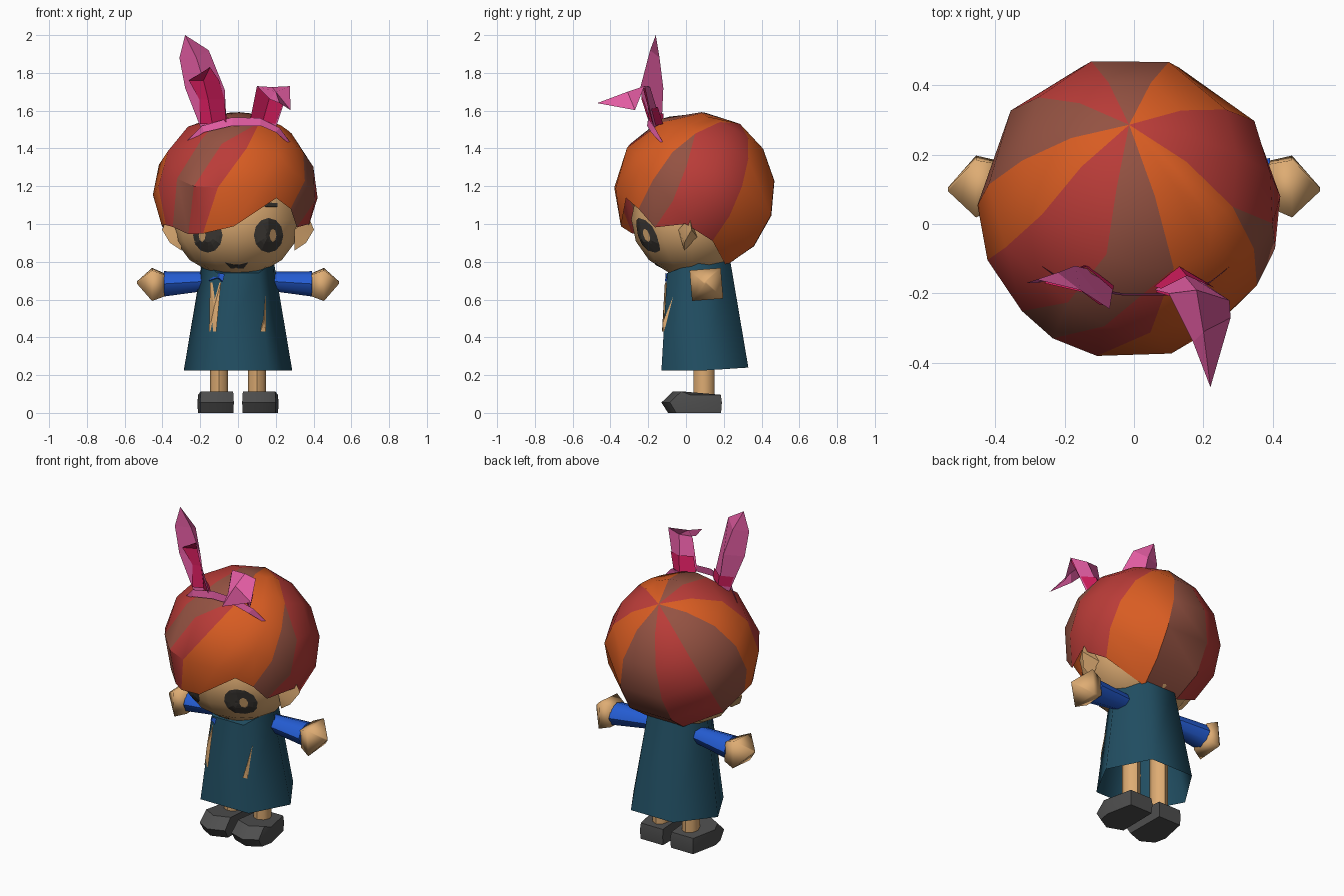
import bpy, bmesh, math
from mathutils import Vector
from mathutils.bvhtree import BVHTree

if "Cube" in bpy.data.objects:
    bpy.data.objects.remove(bpy.data.objects["Cube"])


def material(name, r, g, b):
    m = bpy.data.materials.new(name)
    lin = [((c / 255 + 0.055) / 1.055) ** 2.4 for c in (r, g, b)]
    m.diffuse_color = (*lin, 1)
    m.use_nodes = True
    m.node_tree.nodes["Principled BSDF"].inputs["Base Color"].default_value = m.diffuse_color
    return m


ORANGE = material("orange_hair", 216, 92, 34)
RED = material("red_hair", 186, 60, 56)
BROWN = material("brown_hair", 148, 82, 66)
SKIN = material("skin", 222, 172, 115)
TEAL = material("teal_dress", 33, 78, 98)
BLUE = material("blue_sleeve", 36, 92, 210)
GREY = material("grey_shoe", 78, 78, 78)
PINK = material("pink_ear", 226, 92, 162)
MAGENTA = material("magenta_inner_ear", 208, 28, 92)
DARK = material("dark_features", 62, 58, 54)


def build(name, verts, faces, mats, index=None, smooth=None):
    """Make an object; index lists one material slot per face."""
    me = bpy.data.meshes.new(name)
    me.from_pydata([tuple(v) for v in verts], [], faces)
    for m in mats:
        me.materials.append(m)
    if index:
        for p, i in zip(me.polygons, index):
            p.material_index = i
    bm = bmesh.new()
    bm.from_mesh(me)
    bmesh.ops.recalc_face_normals(bm, faces=bm.faces)
    bm.to_mesh(me)
    bm.free()
    ob = bpy.data.objects.new(name, me)
    bpy.context.collection.objects.link(ob)
    if smooth:
        bpy.ops.object.select_all(action='DESELECT')
        ob.select_set(True)
        bpy.context.view_layer.objects.active = ob
        bpy.ops.object.shade_smooth_by_angle(angle=math.radians(smooth))
    return ob


def loft(name, rings, mat, caps=(True, True), smooth=None):
    """Join equal-length closed rings."""
    n = len(rings[0])
    verts = [v for r in rings for v in r]
    faces = [(k * n + i, k * n + (i + 1) % n, (k + 1) * n + (i + 1) % n, (k + 1) * n + i)
             for k in range(len(rings) - 1) for i in range(n)]
    if caps[0]:
        faces.append(tuple(range(n)))
    if caps[1]:
        faces.append(tuple(range(len(verts) - n, len(verts))))
    return build(name, verts, faces, [mat], smooth=smooth)


def sheet(name, rows, mat, tip=None):
    """Open grid of points, with an optional closing tip."""
    w = len(rows[0])
    verts = [v for r in rows for v in r]
    faces = [(k * w + i, k * w + i + 1, (k + 1) * w + i + 1, (k + 1) * w + i)
             for k in range(len(rows) - 1) for i in range(w - 1)]
    if tip:
        verts.append(tip)
        b = (len(rows) - 1) * w
        faces += [(b + i, b + i + 1, len(verts) - 1) for i in range(w - 1)]
    return build(name, verts, faces, [mat])


def decal(name, target, outline, mat, lift=0.006, steps=5):
    """Thin plate laid on the front of a target, outline given in x, z."""
    me = target.data
    tree = BVHTree.FromPolygons([v.co for v in me.vertices], [p.vertices for p in me.polygons])
    n = len(outline)
    cx, cz = (sum(p[k] for p in outline) / n for k in (0, 1))
    flat = [(cx, cz)]
    for s in range(1, steps + 1):
        flat += [(cx + (x - cx) * s / steps, cz + (z - cz) * s / steps) for x, z in outline]
    verts, y = [], -0.2
    for x, z in flat:
        hit = tree.ray_cast(Vector((x, -1, z)), Vector((0, 1, 0)))[0]
        y = hit.y if hit else y
        verts.append((x, y - lift, z))
    faces = [(0, 1 + i, 1 + (i + 1) % n) for i in range(n)]
    for k in range(steps - 1):
        a = 1 + k * n
        faces += [(a + i, a + n + i, a + n + (i + 1) % n, a + (i + 1) % n) for i in range(n)]
    return build(name, verts, faces, [mat])


def oval(cx, cz, rx, rz, n=12):
    return [(cx + rx * math.cos(math.tau * i / n), cz + rz * math.sin(math.tau * i / n)) for i in range(n)]


# Head
bpy.ops.mesh.primitive_uv_sphere_add(segments=12, ring_count=8, location=(0, 0, 0))
head = bpy.context.object
head.name = "head"
for v in head.data.vertices:
    v.co = Vector((v.co.x * 0.345 - 0.012, v.co.y * 0.32 + 0.03, v.co.z * 0.305 + 1.025))
head.data.materials.append(SKIN)
bpy.ops.object.shade_smooth_by_angle(angle=math.radians(50))

# Eyes, eyebrow and mouth
for side, cx, gx in (("left", -0.16, -0.19), ("right", 0.162, 0.185)):
    decal(side + "_eye", head, oval(cx, 0.94, 0.078, 0.092), DARK)
    decal(side + "_eye_glint", head, oval(gx, 0.94, 0.018, 0.035, 8), SKIN, 0.009)
decal("eyebrow", head, [(0.14, 1.09), (0.21, 1.09), (0.21, 1.11), (0.15, 1.115)], DARK)
decal("mouth", head, [(-0.07, 0.797), (-0.04, 0.765), (0.03, 0.765), (0.055, 0.797), (0.02, 0.785), (-0.04, 0.785)], DARK)

# Hair: striped cap around a pole tilted to the back; (top, middle and rim angle, rim distance)
EDGES = [(330, 351, 345, 127), (357, 364, 366, 111), (386, 388, 392, 111), (430, 430, 431, 122),
         (469, 469, 469, 122), (505, 506, 508, 115), (547, 543, 532, 111), (580, 568, 545, 119),
         (619, 599, 554, 126), (636, 613, 566, 139), (650, 632, 585, 145), (668, 658, 628, 145),
         (677, 676, 666, 119), (685, 690, 684, 121)]
STRIPES = [1, 1, 0, 2, 1, 2, 0, 1, 2, 1, 0, 0, 0, 2]
WEDGES = {9: 2, 13: 0}  # stripes that start part way down, and the colour above them
ROWS = 5
axis, back = Vector((0, 0.535, 0.845)), Vector((0, 0.845, -0.535))
centre = Vector((-0.014, 0.045, 1.15))
verts, faces, slots = [centre + axis * 0.45], [], []
for top, mid, rim, far in EDGES:
    for k in range(1, ROWS + 1):
        t = k / ROWS
        u, w = min(max((t - 0.4) / 0.3, 0), 1), max((t - 0.7) / 0.3, 0)
        phi = math.radians(top + (mid - top) * u + (rim - mid) * w)
        th = math.radians(far * t)
        ring = Vector((math.cos(phi), 0, 0)) + back * math.sin(phi)
        verts.append(centre + (axis * math.cos(th) + ring * math.sin(th)) * (0.444 - 0.022 * t ** 5))
for c in range(len(EDGES)):
    a, b = 1 + c * ROWS, 1 + (c + 1) % len(EDGES) * ROWS
    for k in range(ROWS):
        if c in WEDGES and k == 2:
            faces += [(a + 1, a + 2, b + 1), (b + 1, a + 2, b + 2)]
            slots += [WEDGES[c], STRIPES[c]]
            continue
        faces.append((0, a, b) if k == 0 else (a + k - 1, a + k, b + k, b + k - 1))
        slots.append(WEDGES[c] if c in WEDGES and k < 2 else STRIPES[c])
build("hair", verts, faces, [ORANGE, RED, BROWN], slots, smooth=35)


# Dress: open six-sided skirt
def hexagon(w, y0, y1, z0, zs, z1):
    m, f = (y0 + y1) / 2, w * 0.57
    return [(w, m, zs), (w / 2, y1, z1), (-w / 2, y1, z1), (-w, m, zs), (-f, y0, z0), (f, y0, z0)]


dress = loft("dress", [hexagon(0.287, -0.13, 0.33, 0.225, 0.225, 0.24),
                       hexagon(0.19, -0.10, 0.23, 0.74, 0.80, 0.83)], TEAL, (False, True), smooth=70)
decal("left_dress_opening", dress, [(-0.153, 0.43), (-0.115, 0.43), (-0.09, 0.69), (-0.148, 0.69)], SKIN, 0.009, 8)
decal("right_dress_opening", dress, [(0.12, 0.43), (0.147, 0.43), (0.147, 0.62)], SKIN, 0.008, 8)
decal("collar", dress, [(-0.16, 0.70), (-0.08, 0.695), (-0.07, 0.735), (-0.1, 0.74)], BLUE, 0.008)


def circle_x(x, y, z, ry, rz, n, turn=0.0):
    return [(x, y + ry * math.cos(math.tau * i / n + turn), z + rz * math.sin(math.tau * i / n + turn)) for i in range(n)]


# Mirrored parts: arms, hands, side ears, legs and shoes
SHOE = [(0.025, 0.19), (0.18, 0.19), (0.215, 0.02), (0.20, -0.07), (0.12, -0.115), (0.022, -0.08)]
for s, side in ((-1, "left"), (1, "right")):
    loft(side + "_arm", [circle_x(s * 0.12, 0.1, 0.70, 0.05, 0.047, 8),
                         circle_x(s * 0.392, 0.11, 0.683, 0.08, 0.067, 8)], BLUE, smooth=50)
    q = math.pi / 4 + 0.08
    loft(side + "_hand", [circle_x(s * 0.388, 0.115, 0.678, 0.088, 0.08, 4, q),
                          circle_x(s * 0.455, 0.108, 0.680, 0.117, 0.115, 4, q),
                          circle_x(s * 0.535, 0.1, 0.69, 0.008, 0.008, 4, q)], SKIN, smooth=85)
    build(side + "_side_ear",
          [(s * 0.30, -0.04, 0.97), (s * 0.30, -0.01, 0.86), (s * 0.30, 0.06, 0.93), (s * 0.30, 0.03, 1.02),
           (s * 0.375, 0.02, 1.035), (s * 0.402, 0.03, 0.97), (s * 0.36, -0.01, 0.90)],
          [(0, 1, 6), (0, 6, 5), (0, 5, 4), (0, 4, 3), (3, 4, 5), (3, 5, 2), (2, 5, 6), (2, 6, 1), (0, 3, 2, 1)],
          [SKIN], smooth=50)
    leg = [(s * 0.1 + 0.048 * math.cos(math.tau * i / 8), 0.095 + 0.055 * math.sin(math.tau * i / 8)) for i in range(8)]
    loft(side + "_leg", [[(x, y, z) for x, y in leg] for z in (0.08, 0.45)], SKIN, smooth=50)
    rings = []
    for z, f, toe in ((0, 0.97, 0.015), (0.055, 1.0, -0.015), (0.096, 0.96, 0.04)):
        rings.append([(s * (0.115 + (x - 0.115) * f), 0.04 + (y - 0.04) * f + (toe if y < 0 else 0),
                       z + (0.018 if y < 0 and z > 0.09 else 0)) for x, y in SHOE])
    loft(side + "_shoe", rings, GREY, smooth=50)

# Upright ear of the headband, folded along its middle
sheet("upright_ear", [[(-0.19, -0.15, 1.49), (-0.13, -0.13, 1.50), (-0.06, -0.18, 1.52)],
                      [(-0.28, -0.17, 1.72), (-0.17, -0.12, 1.72), (-0.07, -0.245, 1.71)],
                      [(-0.31, -0.17, 1.88), (-0.22, -0.14, 1.88), (-0.155, -0.19, 1.92)]],
      PINK, (-0.28, -0.16, 2.0))
sheet("upright_ear_inside", [[(-0.20, -0.162, 1.53), (-0.136, -0.138, 1.53), (-0.062, -0.197, 1.54)],
                             [(-0.205, -0.148, 1.66), (-0.158, -0.132, 1.66), (-0.072, -0.235, 1.66)],
                             [(-0.26, -0.17, 1.76), (-0.183, -0.135, 1.76), (-0.10, -0.232, 1.76)]],
      MAGENTA, (-0.148, -0.196, 1.83))
sheet("upright_ear_base", [[(-0.20, -0.145, 1.52), (-0.132, -0.121, 1.52), (-0.058, -0.178, 1.53)],
                           [(-0.22, -0.147, 1.585), (-0.143, -0.119, 1.585), (-0.06, -0.19, 1.585)]], MAGENTA)

# Folded ear of the headband, flopping forward
sheet("folded_ear", [[(0.06, -0.19, 1.53), (0.13, -0.13, 1.53), (0.20, -0.17, 1.51)],
                     [(0.10, -0.20, 1.73), (0.18, -0.19, 1.725), (0.275, -0.22, 1.73)],
                     [(0.17, -0.34, 1.66), (0.20, -0.31, 1.70), (0.278, -0.27, 1.603)]],
      PINK, (0.22, -0.47, 1.64))
sheet("folded_ear_inside", [[(0.062, -0.196, 1.54), (0.13, -0.137, 1.54), (0.198, -0.177, 1.53)],
                            [(0.10, -0.207, 1.72), (0.18, -0.198, 1.715), (0.27, -0.228, 1.72)]], MAGENTA)
sheet("folded_ear_base", [[(0.058, -0.18, 1.53), (0.13, -0.122, 1.53), (0.198, -0.161, 1.52)],
                          [(0.079, -0.186, 1.62), (0.152, -0.149, 1.618), (0.233, -0.184, 1.61)]], MAGENTA)

# Headband: thin upright crescent
upper = [(-0.275, -0.115, 1.435), (-0.19, -0.17, 1.52), (-0.03, -0.20, 1.565), (0.12, -0.20, 1.56),
         (0.22, -0.165, 1.51), (0.285, -0.115, 1.42)]
lower = [(-0.27, -0.12, 1.43), (-0.18, -0.185, 1.485), (-0.03, -0.206, 1.52), (0.12, -0.206, 1.52),
         (0.2, -0.185, 1.485), (0.28, -0.12, 1.415)]
sheet("headband", [upper, lower], PINK)
